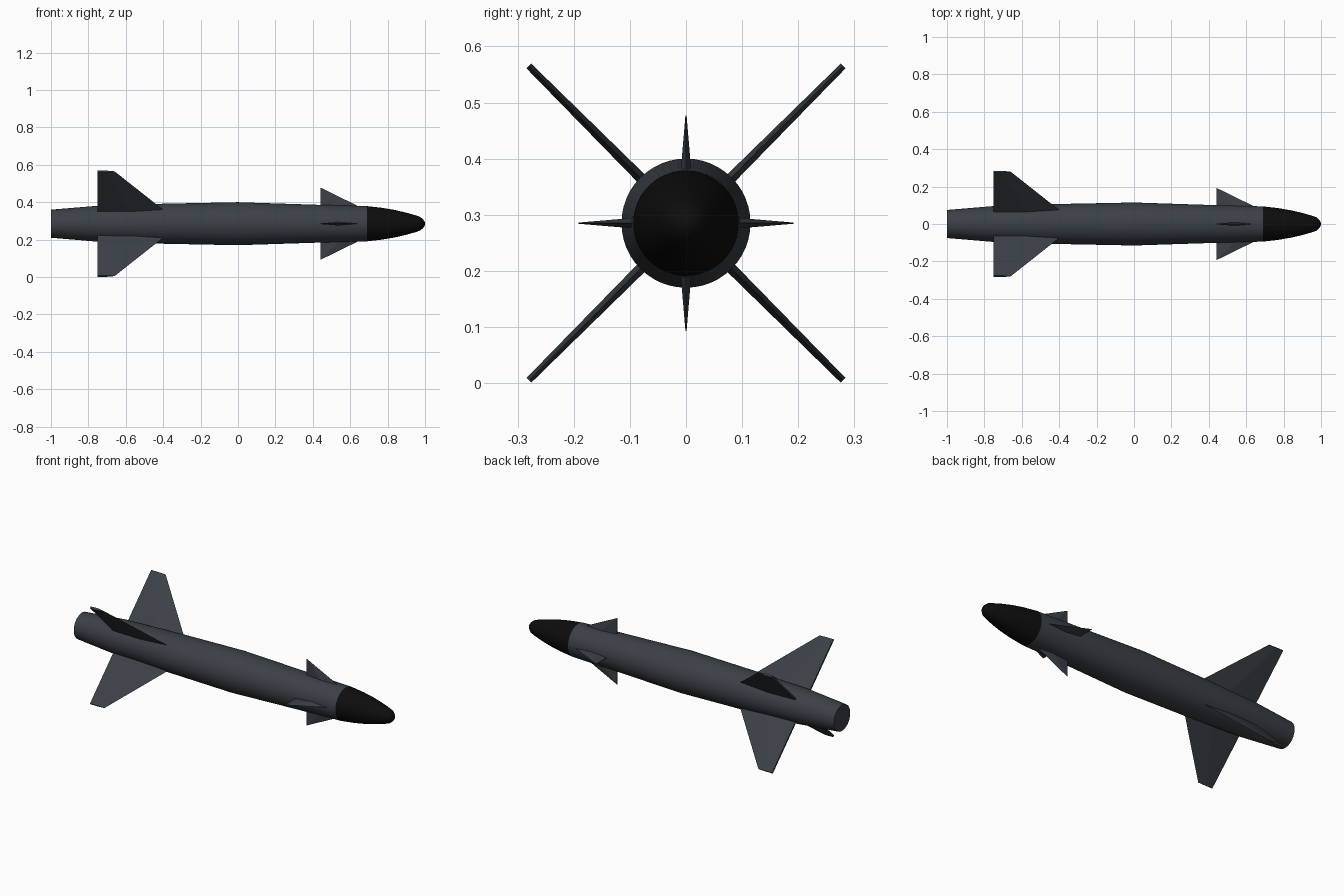
import bpy, bmesh, math
from mathutils import Matrix, Vector

if "Cube" in bpy.data.objects:
    bpy.data.objects.remove(bpy.data.objects["Cube"])

AXIS_Z = 0.285


def material(name, rgb):
    m = bpy.data.materials.new(name)
    m.diffuse_color = (*rgb, 1)
    m.use_nodes = True
    m.node_tree.nodes["Principled BSDF"].inputs["Base Color"].default_value = m.diffuse_color
    return m


slate = material("slate grey", (0.042, 0.052, 0.062))
black = material("nose black", (0.004, 0.004, 0.004))


def finish(name, bm, mat, smooth):
    bmesh.ops.recalc_face_normals(bm, faces=bm.faces)
    me = bpy.data.meshes.new(name)
    bm.to_mesh(me)
    bm.free()
    me.materials.append(mat)
    ob = bpy.data.objects.new(name, me)
    bpy.context.collection.objects.link(ob)
    ob.location.z = AXIS_Z
    if smooth:
        bpy.ops.object.select_all(action='DESELECT')
        bpy.context.view_layer.objects.active = ob
        ob.select_set(True)
        bpy.ops.object.shade_smooth_by_angle(angle=math.radians(40))
    return ob


def lathe(name, profile, mat, sides=48):
    """Revolve (x, radius) points around the x axis and close both ends."""
    bm = bmesh.new()
    rings = [[bm.verts.new((x, r * math.cos(a), r * math.sin(a)))
              for a in (math.tau * i / sides for i in range(sides))]
             for x, r in profile]
    for r0, r1 in zip(rings, rings[1:]):
        for i in range(sides):
            j = (i + 1) % sides
            bm.faces.new((r0[i], r0[j], r1[j], r1[i]))
    bm.faces.new(rings[0])
    bm.faces.new(rings[-1])
    return finish(name, bm, mat, True)


def fin(name, sections, angle):
    """Loft wedge sections (radius, trailing x, leading x, half thickness, half trailing thickness)."""
    bm = bmesh.new()
    loops = []
    for r, xt, xl, t, te in sections:
        xm = xt + (xl - xt) * 0.5
        pts = [(xl, 0), (xm, t), (xt, te), (xt, -te), (xm, -t)]
        loops.append([bm.verts.new((x, r, h)) for x, h in pts])
    for a, b in zip(loops, loops[1:]):
        for i in range(5):
            j = (i + 1) % 5
            bm.faces.new((a[i], a[j], b[j], b[i]))
    bm.faces.new(loops[0])
    bm.faces.new(loops[-1])
    bm.transform(Matrix.Rotation(angle, 4, 'X'))
    return finish(name, bm, slate, False)


# Body tube, widest at the middle
lathe("body", [(-1, 0.075), (-0.75, 0.096), (-0.4, 0.107), (0, 0.115),
               (0.4, 0.102), (0.69, 0.094)], slate)

# Rounded nose cone
lathe("nose_cone", [(0.69, 0.094), (0.77, 0.085), (0.84, 0.073), (0.90, 0.059),
                    (0.95, 0.045), (0.975, 0.036), (0.99, 0.023), (0.998, 0.011),
                    (1.0, 0.002)], black)

# Four large tail fins on the diagonals, four small canards on the axes
tail = [(0.06, -0.75, -0.40, 0.010, 0.005),
        (0.106, -0.75, -0.40, 0.0095, 0.005),
        (0.396, -0.75, -0.66, 0.006, 0.005)]
canard = [(0.07, 0.44, 0.66, 0.010, 0.002),
          (0.098, 0.44, 0.635, 0.009, 0.002),
          (0.192, 0.44, 0.443, 0.001, 0.001)]
for k in range(4):
    fin(f"tail_fin_{k + 1}", tail, math.radians(45 + 90 * k))
    fin(f"canard_{k + 1}", canard, math.radians(90 * k))
